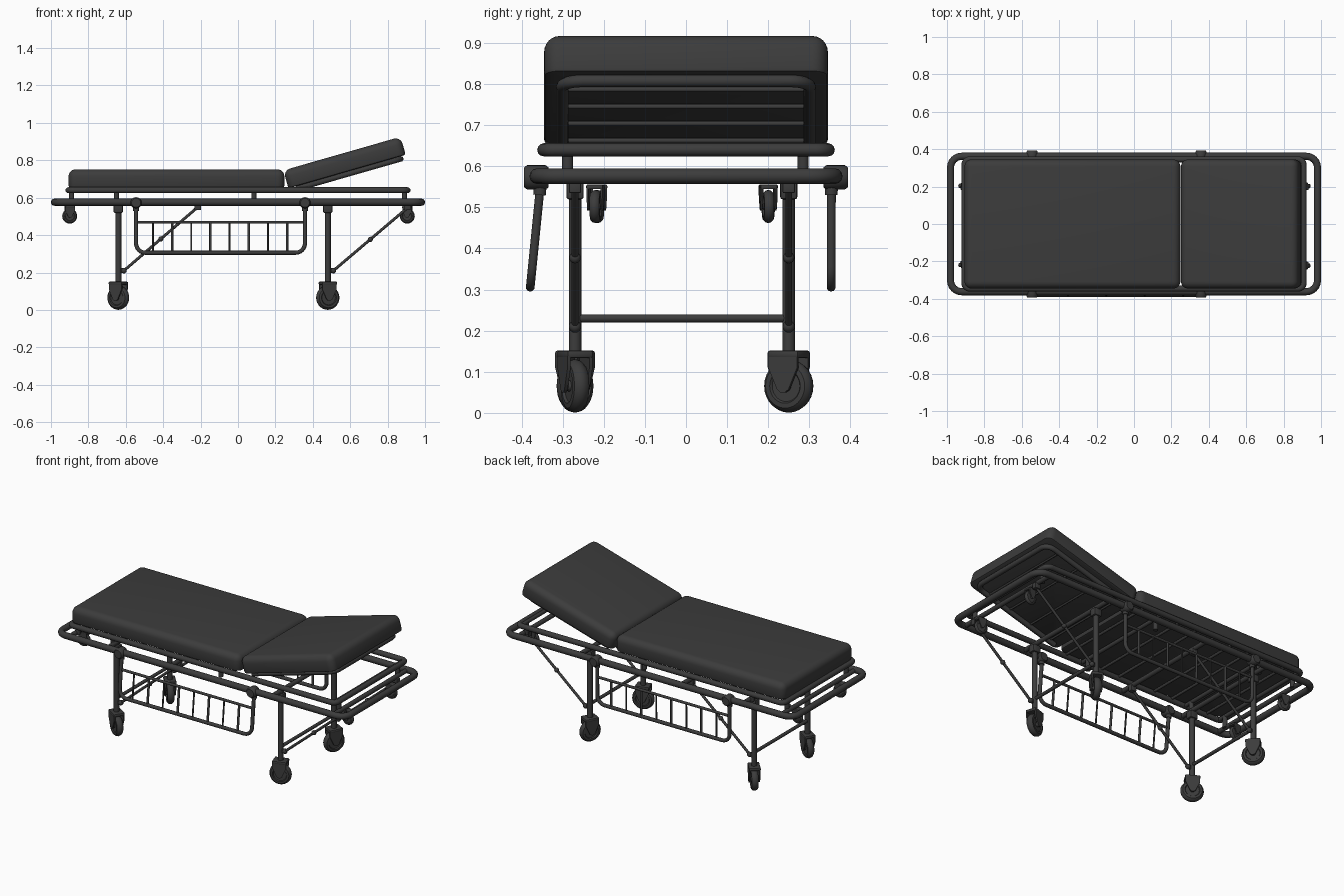
import bpy, bmesh
from math import radians, sin, cos, pi
from mathutils import Vector, Matrix

if "Cube" in bpy.data.objects:
    bpy.data.objects.remove(bpy.data.objects["Cube"])

dark = bpy.data.materials.new("dark_grey")
dark.diffuse_color = (0.045, 0.045, 0.045, 1)
dark.use_nodes = True
dark.node_tree.nodes["Principled BSDF"].inputs["Base Color"].default_value = dark.diffuse_color


def finish(ob, angle=40):
    ob.data.materials.append(dark)
    bpy.ops.object.select_all(action='DESELECT')
    ob.select_set(True)
    bpy.context.view_layer.objects.active = ob
    if ob.type == 'CURVE':
        bpy.ops.object.convert(target='MESH')
        ob = bpy.context.object
    bpy.ops.object.shade_smooth_by_angle(angle=radians(angle))
    return ob


def from_bm(name, bm, mat=Matrix()):
    me = bpy.data.meshes.new(name)
    bm.to_mesh(me)
    bm.free()
    ob = bpy.data.objects.new(name, me)
    bpy.context.collection.objects.link(ob)
    ob.matrix_world = mat
    return finish(ob)


def rounded(pts, r, closed=False, n=6):
    """Replace the corners of a polyline with curved bends."""
    pts = [Vector(p) for p in pts]
    out = []
    for i, p in enumerate(pts):
        if not closed and i in (0, len(pts) - 1):
            out.append(p)
            continue
        a = p + (pts[i - 1] - p).normalized() * r
        c = p + (pts[(i + 1) % len(pts)] - p).normalized() * r
        for k in range(n + 1):
            t = k / n * pi / 2
            out.append(p + (a - p) * (1 - sin(t)) + (c - p) * (1 - cos(t)))
    return out


def tube(name, pts, r, closed=False, mat=Matrix(), res=3):
    cu = bpy.data.curves.new(name, 'CURVE')
    cu.dimensions = '3D'
    cu.bevel_depth, cu.bevel_resolution, cu.use_fill_caps = r, res, True
    sp = cu.splines.new('POLY')
    sp.points.add(len(pts) - 1)
    for q, p in zip(sp.points, pts):
        q.co = (*p, 1)
    sp.use_cyclic_u = closed
    ob = bpy.data.objects.new(name, cu)
    bpy.context.collection.objects.link(ob)
    ob.matrix_world = mat
    return finish(ob)


def box(name, c, s, bevel=0.004, mat=Matrix()):
    bm = bmesh.new()
    bmesh.ops.create_cube(bm, size=1, matrix=Matrix.Translation(c) @ Matrix.Diagonal((*s, 1)))
    bmesh.ops.bevel(bm, geom=bm.edges[:], offset=bevel, segments=2, profile=0.5, affect='EDGES')
    return from_bm(name, bm, mat)


def ball(name, c, r):
    bm = bmesh.new()
    bmesh.ops.create_uvsphere(bm, u_segments=14, v_segments=8, radius=r)
    return from_bm(name, bm, Matrix.Translation(c))


def cushion(name, x0, x1, hy, h, mat):
    bm = bmesh.new()
    bmesh.ops.create_cube(bm, size=1, matrix=Matrix.Translation(((x0 + x1) / 2, 0, h / 2))
                          @ Matrix.Diagonal((x1 - x0, hy * 2, h, 1)))
    edges = [e for e in bm.edges if max(v.co.z for v in e.verts) > h * 0.5]
    bmesh.ops.bevel(bm, geom=edges, offset=0.038, segments=6, profile=0.5, affect='EDGES')
    low = [e for e in bm.edges if all(v.co.z < 1e-4 for v in e.verts)]
    bmesh.ops.bevel(bm, geom=low, offset=0.01, segments=2, profile=0.5, affect='EDGES')
    return from_bm(name, bm, mat)


def lathe_y(name, profile, mat, n=28):
    """Spin (radius, y) points around the y axis."""
    bm = bmesh.new()
    vs = [bm.verts.new((r, y, 0)) for r, y in profile]
    es = [bm.edges.new(p) for p in zip(vs, vs[1:])]
    bmesh.ops.spin(bm, geom=vs + es, cent=(0, 0, 0), axis=(0, 1, 0), angle=2 * pi, steps=n)
    bmesh.ops.remove_doubles(bm, verts=bm.verts[:], dist=1e-5)
    bmesh.ops.recalc_face_normals(bm, faces=bm.faces[:])
    return from_bm(name, bm, mat)


def caster(name, x, y, z, s, yaw):
    """Wheel, fork and crown; z is the axle height."""
    m = Matrix.Translation((x, y, z)) @ Matrix.Rotation(radians(yaw), 4, 'Z') @ Matrix.Scale(s, 4)
    half = [(0, 0.021), (0.012, 0.021), (0.014, 0.014), (0.038, 0.014), (0.042, 0.02),
            (0.054, 0.019), (0.062, 0.011), (0.065, 0)]
    lathe_y(name + "_wheel", half + [(r, -w) for r, w in half[-2::-1]], m)
    for sy in (-1, 1):
        bm = bmesh.new()
        outline = [(-0.04, 0.08), (0.04, 0.08), (0.04, 0.045), (0.016, -0.008),
                   (0.006, -0.016), (-0.006, -0.016), (-0.016, -0.008), (-0.04, 0.045)]
        f = bm.faces.new([bm.verts.new((px, sy * 0.028 - 0.004, pz)) for px, pz in outline])
        ext = bmesh.ops.extrude_face_region(bm, geom=[f])
        bmesh.ops.translate(bm, vec=(0, 0.008, 0),
                            verts=[v for v in ext['geom'] if isinstance(v, bmesh.types.BMVert)])
        bmesh.ops.recalc_face_normals(bm, faces=bm.faces[:])
        from_bm(name + "_fork", bm, m)
    box(name + "_crown", (0, 0, 0.077), (0.084, 0.066, 0.018), 0.005, m)


def loop(hx, hy, z, r):
    return rounded([(-hx, -hy, z), (hx, -hy, z), (hx, hy, z), (-hx, hy, z)], r, True)


# cushions
cushion("seat_cushion", -0.906, 0.248, 0.345, 0.098, Matrix.Translation((0, 0, 0.654)))
back = Matrix.Translation((0.27, 0, 0.65)) @ Matrix.Rotation(radians(-16), 4, 'Y')
cushion("backrest_cushion", 0, 0.652, 0.345, 0.1, back)

# backrest support frame and slats
tube("backrest_frame", rounded([(0.04, -0.301, -0.014), (0.62, -0.301, -0.014),
                                (0.62, 0.301, -0.014), (0.04, 0.301, -0.014)], 0.05), 0.015, mat=back)
for i in range(4):
    x = 0.08 + i * 0.15
    tube("backrest_slat", [(x, -0.29, -0.01), (x, 0.29, -0.01)], 0.006, mat=back)

# main frames
tube("lower_frame", loop(0.981, 0.362, 0.576, 0.06), 0.019, True, res=4)
tube("upper_frame", loop(0.907, 0.346, 0.64, 0.03), 0.016, True, res=4)
for i in range(9):
    x = -0.8 + i * 0.125
    tube("bed_slat", [(x, -0.34, 0.644), (x, 0.34, 0.644)], 0.008)
for x in (-0.9, -0.64, -0.215, 0.48, 0.9):
    tube("lower_crossbar", [(x, -0.36, 0.574), (x, 0.36, 0.574)], 0.014)
for x in (-0.89, -0.65, 0.085, 0.89):
    for y in (-0.288, 0.285):
        tube("frame_post", [(x, y, 0.565), (x, y, 0.64)], 0.014)
    tube("upper_crossbar", [(x, -0.34, 0.638), (x, 0.34, 0.638)], 0.012)

# legs, folding braces and casters
yaws = {(-0.64, -0.27): -32, (-0.64, 0.25): -48, (0.48, -0.27): 18, (0.48, 0.25): 62}
for (x, y), yaw in yaws.items():
    tube("leg", [(x, y, 0.145), (x, y, 0.57)], 0.016)
    box("leg_socket", (x, y, 0.542), (0.05, 0.042, 0.045), 0.006)
    caster("leg_caster", x, y, 0.0655, 1, yaw)
    top = (-0.215, 0.55) if x < 0 else (0.905, 0.545)
    a, b = Vector((x + 0.03, y, 0.21)), Vector((top[0], y, top[1]))
    tube("brace", [a, b], 0.008)
    ball("brace_joint", (a + b) / 2, 0.014)
    ball("brace_foot", a, 0.015)
    box("brace_bracket", (x + 0.015, y, 0.21), (0.03, 0.014, 0.026))
    box("brace_mount", (b.x, y, 0.552), (0.035, 0.03, 0.035))
for x in (-0.64, 0.48):
    tube("leg_crossbar", [(x, -0.27, 0.23), (x, 0.25, 0.23)], 0.01)

# small casters under the frame ends
for x, y, yaw in ((-0.9, -0.215, 8), (-0.9, 0.2, -8), (0.905, -0.22, -6), (0.905, 0.2, 5)):
    caster("end_caster", x, y, 0.502, 0.62, yaw)

# swing-down side rails
for y_top, y_low in ((-0.354, -0.379), (0.354, 0.353)):
    def at(x, z):
        return (x, y_top + (y_low - y_top) * (0.555 - z) / 0.25, z)
    x0, x1 = -0.545, 0.358
    tube("side_rail", rounded([at(x0, 0.57), at(x0, 0.306), at(x1, 0.306), at(x1, 0.57)], 0.05), 0.011)
    tube("rail_bar", [at(x0, 0.469), at(x1, 0.469)], 0.008)
    for i in range(8):
        x = -0.455 + i * 0.1025
        tube("rail_spindle", [at(x, 0.306), at(x, 0.469)], 0.007 if i % 2 else 0.005)
    sy = 1 if y_top > 0 else -1
    for x in (x0, x1):
        lathe_y("rail_clamp", [(0, -0.03), (0.024, -0.03), (0.03, -0.022), (0.03, 0.022),
                               (0.024, 0.03), (0, 0.03)], Matrix.Translation((x, sy * 0.364, 0.573)), 20)
        tube("rail_sleeve", [at(x, 0.575), at(x, 0.53)], 0.016)
